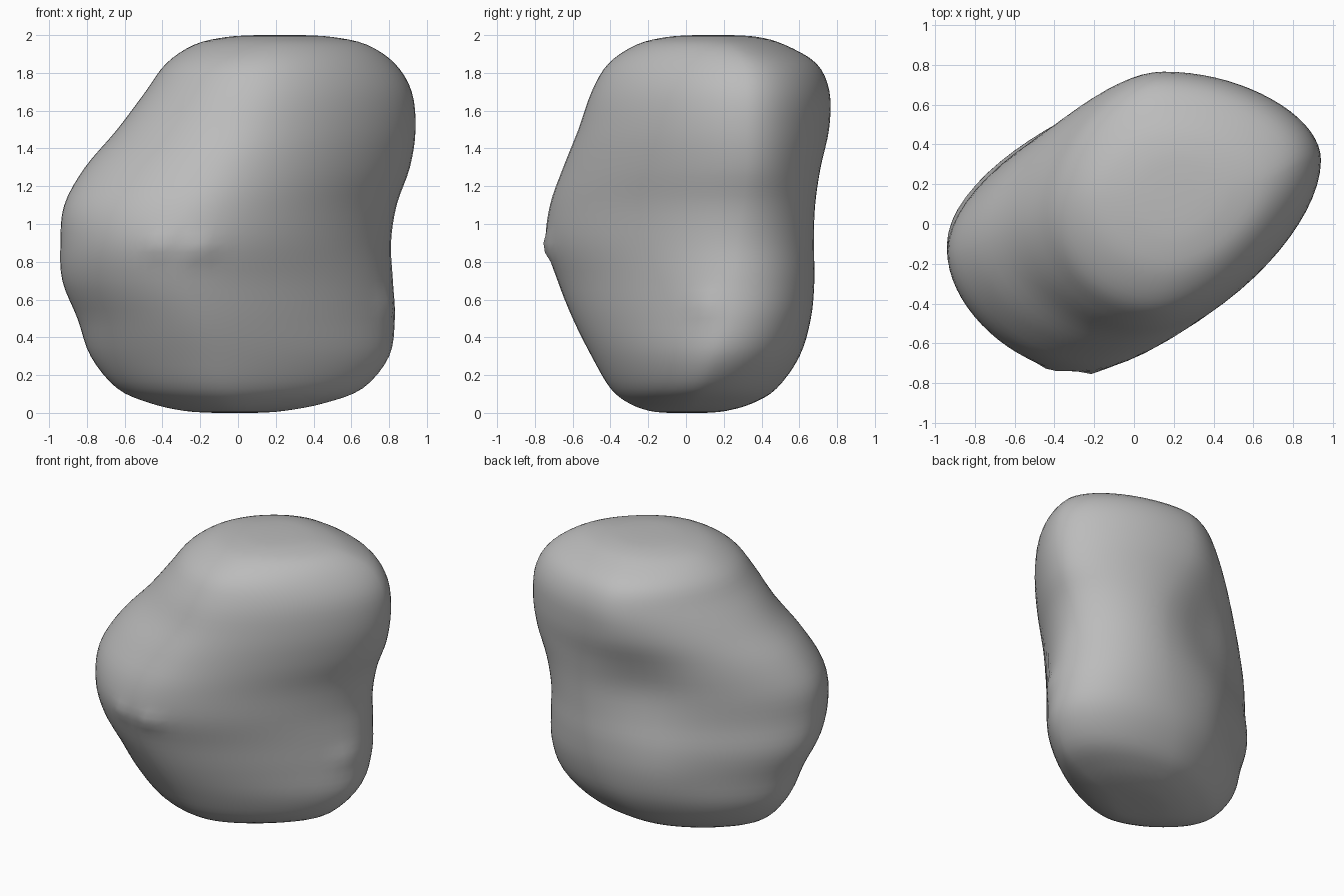
import bpy
import bmesh
import math
from mathutils import Vector
from mathutils.geometry import interpolate_bezier

ARC_POINTS = 18
STEPS = 4

# Boulder cross-sections: height, then left, right, front and back limits,
# then y of the left and right extremes and x of the front and back ones
SECTIONS = [
    (0, -.12, .09, -.09, .1, 0, 0, 0, 0),
    (.01, -.28, .24, -.19, .21, 0, .02, -.03, 0),
    (.05, -.46, .45, -.3, .35, 0, .05, -.06, .03),
    (.13, -.64, .66, -.4, .48, 0, .1, -.1, .08),
    (.3, -.78, .8, -.5, .6, 0, .17, -.15, .16),
    (.5, -.85, .83, -.6, .66, -.03, .23, -.22, .22),
    (.7, -.93, .82, -.68, .68, -.08, .25, -.28, .25),
    (.9, -.94, .81, -.74, .68, -.13, .27, -.28, .27),
    (1.1, -.92, .84, -.72, .69, -.13, .3, -.22, .26),
    (1.3, -.81, .91, -.65, .72, -.08, .32, -.11, .2),
    (1.5, -.64, .94, -.57, .76, 0, .32, .01, .15),
    (1.7, -.49, .92, -.5, .76, .04, .32, .08, .15),
    (1.85, -.38, .83, -.41, .69, .08, .3, .12, .15),
    (1.95, -.23, .68, -.26, .52, .12, .22, .17, .18),
    (1.99, -.06, .5, -.1, .38, .14, .18, .2, .2),
    (2, .1, .34, .05, .24, .15, .15, .22, .22),
]

# Fullness of each rounded corner at the bottom and top of the boulder,
# from front right round to front left
FULLNESS = ((.34, .42), (.6, .48), (.4, .46), (.42, .54))

# Broad hollows and swellings: centre, radius, amount
DENTS = [
    ((-.08, .58, 1.15), .28, -.04),
    ((-.2, .62, .5), .25, .02),
]

# Small pinched nubs: centre, radius, amount
NUBS = [
    ((-.42, -.74, .88), .06, .02),
    ((-.19, -.73, .87), .06, .03),
    ((.81, .08, .57), .08, .02),
]


def make_material(name, colour):
    material = bpy.data.materials.new(name)
    material.use_nodes = True
    material.diffuse_color = colour
    shader = next(n for n in material.node_tree.nodes if n.type == 'BSDF_PRINCIPLED')
    shader.inputs['Base Color'].default_value = colour
    shader.inputs['Roughness'].default_value = .8
    return material


def spline(before, start, end, after, t):
    """Smooth curve through start and end."""
    slope_in = (end - before) / 2
    slope_out = (after - start) / 2
    bend = start - end
    return (start + slope_in * t
            + (-3 * bend - 2 * slope_in - slope_out) * t ** 2
            + (2 * bend + slope_in + slope_out) * t ** 3)


def smooth_sections(sections):
    last = len(sections) - 1
    for i in range(last):
        rows = [sections[max(0, min(last, i + k))] for k in (-1, 0, 1, 2)]
        for step in range(STEPS):
            yield [spline(*values, step / STEPS) for values in zip(*rows)]
    yield sections[last]


def add_ring(bm, section):
    """Closed outline of four rounded corners between the extremes."""
    z, left, right, front, back, left_y, right_y, front_x, back_x = section
    z = max(0, min(2, z))
    extremes = [Vector(p) for p in ((front_x, front, z), (right, right_y, z),
                                    (back_x, back, z), (left, left_y, z))]
    ring = []
    for i, (low, high) in enumerate(FULLNESS):
        fullness = low + (high - low) * z / 2
        start, end = extremes[i], extremes[(i + 1) % 4]
        # Tangents run along x at the front and back, along y at the sides
        if i % 2 == 0:
            corner = Vector((end.x, start.y, z))
        else:
            corner = Vector((start.x, end.y, z))
        arc = interpolate_bezier(start, start.lerp(corner, fullness),
                                 end.lerp(corner, fullness), end, ARC_POINTS + 1)
        ring += [bm.verts.new(point) for point in arc[:-1]]
    return ring


def push(bm, centre, radius, amount):
    """Move the surface sideways near a point, fading with distance."""
    centre = Vector(centre)
    outward = Vector((centre.x, centre.y, 0)).normalized()
    for vert in bm.verts:
        distance = (vert.co - centre).length / radius
        vert.co += outward * amount * math.exp(-distance ** 2)


cube = bpy.data.objects.get("Cube")
if cube:
    bpy.data.objects.remove(cube, do_unlink=True)

# Boulder body lofted through the sections
bm = bmesh.new()
rings = [add_ring(bm, section) for section in smooth_sections(SECTIONS)]
for lower, upper in zip(rings, rings[1:]):
    for i in range(len(lower)):
        j = (i + 1) % len(lower)
        bm.faces.new((lower[i], lower[j], upper[j], upper[i]))
bm.faces.new(rings[0])
bm.faces.new(rings[-1])

# Weathered surface
for dent in DENTS + NUBS:
    push(bm, *dent)
bmesh.ops.recalc_face_normals(bm, faces=bm.faces)

mesh = bpy.data.meshes.new("boulder")
bm.to_mesh(mesh)
bm.free()
mesh.materials.append(make_material("stone grey", (.5, .5, .5, 1)))
boulder = bpy.data.objects.new("boulder", mesh)
bpy.context.collection.objects.link(boulder)

# Smooth shading
for polygon in mesh.polygons:
    polygon.use_smooth = True
